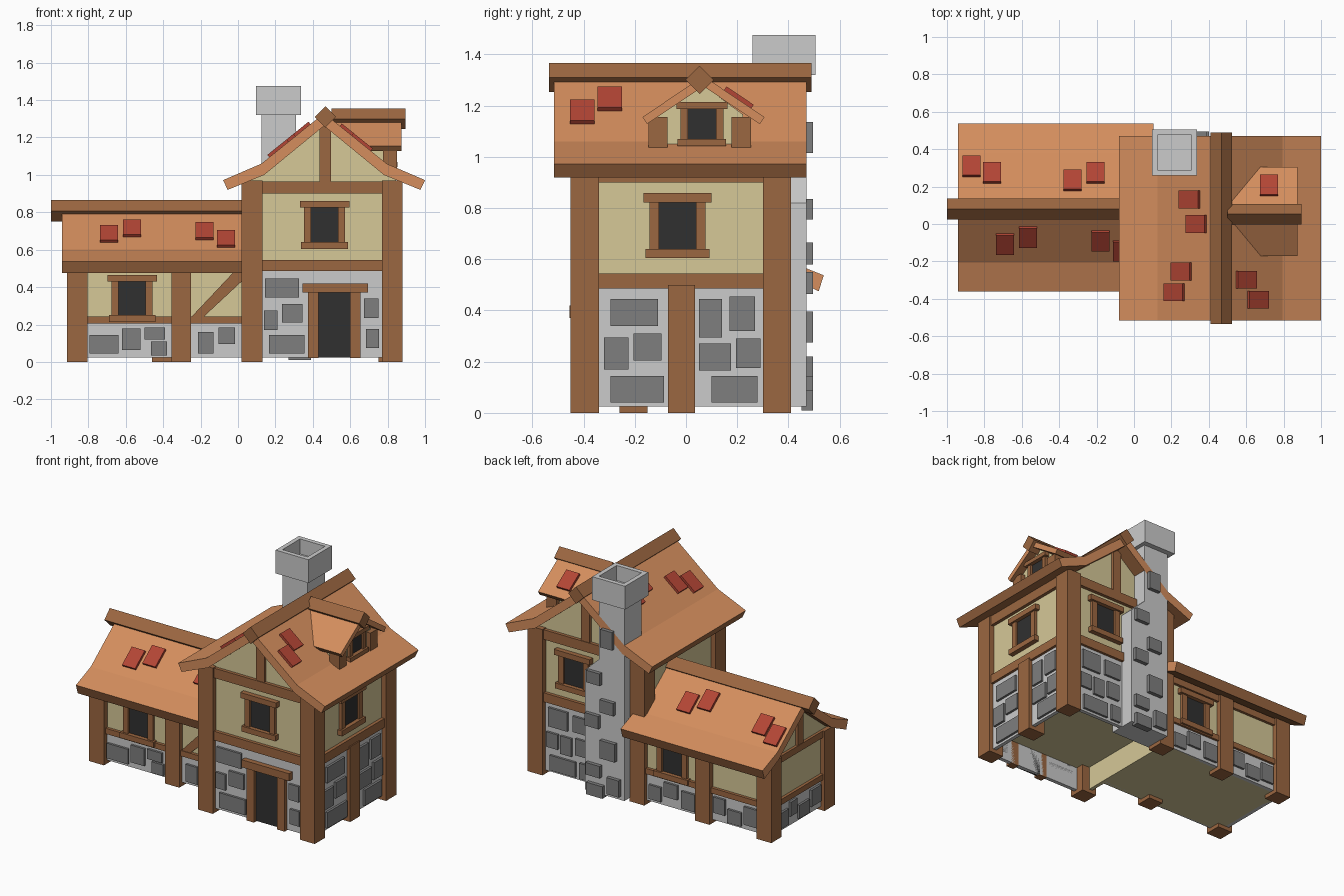
import bpy, bmesh, math
from mathutils import Matrix, Vector

if "Cube" in bpy.data.objects:
    bpy.data.objects.remove(bpy.data.objects["Cube"])


def material(name, r, g, b):
    m = bpy.data.materials.new(name)
    m.diffuse_color = (r, g, b, 1)
    m.use_nodes = True
    m.node_tree.nodes["Principled BSDF"].inputs["Base Color"].default_value = m.diffuse_color
    return m


WOOD = material("wood", .33, .135, .052)
PLASTER = material("plaster", .67, .58, .31)
STONE = material("light_stone", .57, .57, .57)
ROCK = material("dark_stone", .21, .21, .21)
DARK = material("opening", .03, .03, .03)
ROOF = material("roof", .66, .27, .11)
RED = material("red_tile", .45, .06, .035)


def finish(name, bm, mat):
    bmesh.ops.recalc_face_normals(bm, faces=bm.faces)
    me = bpy.data.meshes.new(name)
    bm.to_mesh(me)
    bm.free()
    me.materials.append(mat)
    ob = bpy.data.objects.new(name, me)
    bpy.context.collection.objects.link(ob)
    return ob


def box(name, x0, x1, y0, y1, z0, z1, mat, rot=None):
    bm = bmesh.new()
    bmesh.ops.create_cube(bm, size=1)
    m = Matrix.Translation(((x0 + x1) / 2, (y0 + y1) / 2, (z0 + z1) / 2))
    if rot:
        m = m @ Matrix.Rotation(rot[0], 4, rot[1])
    m = m @ Matrix.Diagonal((x1 - x0, y1 - y0, z1 - z0, 1))
    bmesh.ops.transform(bm, matrix=m, verts=bm.verts)
    return finish(name, bm, mat)


def prism(name, pts, axis, a, b, mat):
    """Extrude a (u, z) profile along x or y from a to b."""
    bm = bmesh.new()
    vs = [bm.verts.new((a, u, z) if axis == 'X' else (u, a, z)) for u, z in pts]
    f = bm.faces.new(vs)
    ext = bmesh.ops.extrude_face_region(bm, geom=[f])
    d = Vector((b - a, 0, 0)) if axis == 'X' else Vector((0, b - a, 0))
    bmesh.ops.translate(bm, vec=d, verts=[v for v in ext['geom'] if isinstance(v, bmesh.types.BMVert)])
    if not f.is_valid or len([g for g in bm.faces if len(g.verts) == len(pts)]) < 2:
        bm.faces.new(vs)
    return finish(name, bm, mat)


def panel(name, face, plane, u0, u1, z0, z1, out, mat):
    """Box lying on a wall; face is one of F, B, L, R."""
    s = -1 if face in 'FL' else 1
    lo, hi = sorted((plane - s * .02, plane + s * out))
    if face in 'FB':
        return box(name, u0, u1, lo, hi, z0, z1, mat)
    return box(name, lo, hi, u0, u1, z0, z1, mat)


def window(name, face, plane, c, z0, z1, w=.072, s=1):
    panel(name + "_glass", face, plane, c - w, c + w, z0, z1, .006, DARK)
    for k in (-1, 1):
        a, b = sorted((c + k * w, c + k * (w + .038 * s)))
        panel(name + "_jamb", face, plane, a, b, z0, z1, .02, WOOD)
    panel(name + "_lintel", face, plane, c - w - .06 * s, c + w + .06 * s, z1, z1 + .036 * s, .033, WOOD)
    panel(name + "_sill", face, plane, c - w - .053 * s, c + w + .053 * s, z0 - .036 * s, z0, .033, WOOD)


def stones(name, face, plane, rects, out=.02):
    for r in rects:
        panel(name, face, plane, *r, out, ROCK)


def roof(name, axis, c, half, a, b):
    """half: right-hand profile running apex, down the top, back along the underside."""
    left = [(-u, z) for u, z in half[-2:0:-1]]
    ob = prism(name, [(c + u, z) for u, z in half + left], axis, a, b, ROOF)
    ob.data.materials.append(WOOD)
    for p in ob.data.polygons:      # wooden eaves and underside
        if p.normal.z < -.1:
            p.material_index = 1
    return ob


def ridge(name, axis, c, z, a, b, r=.057):
    prism(name, [(c, z - r), (c + r, z), (c, z + r), (c - r, z)], axis, a, b, WOOD)


def tiles(axis, c, apex, slope, spots, length=.132):
    """spots: (position along ridge, signed distance from ridge)."""
    for p, d in spots:
        ang = math.atan(slope) * (1 if d > 0 else -1)
        z = apex - slope * abs(d) + .002
        w, l, t = .048, length / 2, .015
        if axis == 'Y':
            box("roof_tile", c + d - l, c + d + l, p - w, p + w, z - t, z + t, RED, (ang, 'Y'))
        else:
            box("roof_tile", p - w, p + w, c + d - l, c + d + l, z - t, z + t, RED, (-ang, 'X'))


# ---- tall house: body (floor set above the footing), posts, beams ----
X0, X1, Y0, Y1 = .055, .845, -.415, .375
prism("house_body", [(X0, .18), (X1, .18), (X1, .99), (.79, 1.02), (.465, 1.28), (.14, 1.02), (X0, .99)],
      'Y', Y0, Y1, PLASTER)
for x in (.02, .77):
    for y in (-.45, .30):
        box("house_post", x, x + .11, y, y + .11, 0, .97, WOOD)
box("side_post", .75, .875, -.07, .035, 0, .50, WOOD)
for face, plane, a, b in (('F', Y0, .1, .8), ('B', Y1, .1, .8), ('R', X1, -.38, .34), ('L', X0, -.38, .34)):
    panel("stone_wall", face, plane, a, b, .025, .49, .005, PLASTER if face == 'L' else STONE)
    panel("floor_beam", face, plane, a, b, .485, .545, .022, WOOD)
    panel("top_beam", face, plane, a, b, .90, .965, .022, WOOD)
for face, plane in (('F', Y0), ('B', Y1)):
    panel("king_post", face, plane, .435, .497, .96, 1.275, .018, WOOD)

window("front_window", 'F', Y0, .463, .64, .825)
window("side_window", 'R', X1, -.033, .64, .822)
window("rear_window", 'B', Y1, .555, .64, .825)

# ---- door ----
panel("door", 'F', Y0, .425, .605, .025, .375, .01, DARK)
for a, b in ((.375, .43), (.60, .655)):
    panel("door_jamb", 'F', Y0, a, b, .02, .375, .03, WOOD)
panel("door_lintel", 'F', Y0, .345, .695, .37, .42, .04, WOOD)

# ---- dark stones on the house ----
stones("front_stone", 'F', Y0, [(.145, .325, .345, .445), (.235, .345, .21, .31), (.14, .21, .17, .275),
                                (.165, .355, .045, .145), (.675, .75, .235, .34), (.685, .755, .075, .175)])
stones("side_stone", 'R', X1, [(-.295, -.11, .34, .445), (-.205, -.095, .205, .31), (-.32, -.225, .17, .295),
                               (-.295, -.085, .04, .145), (.05, .14, .295, .445), (.17, .27, .32, .455),
                               (.05, .175, .165, .27), (.195, .29, .175, .29), (.10, .28, .04, .145)])
stones("rear_stone", 'B', Y1, [(.44, .56, .34, .445), (.60, .74, .33, .455), (.45, .54, .19, .30),
                               (.57, .65, .17, .29), (.67, .755, .19, .29), (.44, .51, .04, .145), (.54, .73, .04, .14)])

# ---- main roof ----
roof("main_roof", 'Y', .46, [(0, 1.33), (.335, 1.06), (.54, .972), (.515, .92), (.32, 1.0), (0, 1.262)], -.515, .47)
ridge("main_ridge", 'Y', .467, 1.31, -.535, .49)
tiles('Y', .46, 1.33, .806, [(.13, -.16), (.0, -.125), (-.253, -.205), (-.365, -.242), (-.298, .137), (-.405, .20)])

# ---- dormer ----
D = .053
prism("dormer_body", [(D - .17, 1.04), (D + .17, 1.04), (D + .17, 1.165), (D, 1.29), (D - .17, 1.165)],
      'X', .6, .82, PLASTER)
for y in (D - .2, D + .125):
    box("dormer_post", .775, .85, y, y + .075, 1.035, 1.155, WOOD)
window("dormer_window", 'R', .82, .062, 1.07, 1.187, .055, .75)
roof("dormer_roof", 'X', D + .015, [(0, 1.315), (.238, 1.155), (.22, 1.128), (0, 1.275)], .51, .875)
ridge("dormer_ridge", 'X', D, 1.3, .50, .895, .055)
tiles('X', D + .015, 1.315, .672, [(.722, .135)], .128)

# ---- wing: body, posts, beams ----
WX, WY0, WY1, WC = -.885, -.225, .375, .08
prism("wing_body", [(WY0, .025), (WY1, .025), (WY1, .53), (WC, .785), (WY0, .53)], 'X', WX, .05, PLASTER)
for y in (-.26, .30):
    box("wing_corner_post", -.915, -.805, y, y + .11, 0, .53, WOOD)
box("wing_front_post", -.355, -.25, -.26, -.15, 0, .53, WOOD)
box("wing_rear_post", -.46, -.355, .30, .41, 0, .53, WOOD)
for face, plane, a, b in (('F', WY0, -.85, .05), ('B', WY1, -.85, .05), ('L', WX, -.2, .34)):
    panel("wing_stone_wall", face, plane, a, b, .025, .21, .005, STONE)
    panel("wing_sill_beam", face, plane, a, b, .205, .242, .02, WOOD)
    panel("wing_top_beam", face, plane, a, b, .485, .53, .018, WOOD)
panel("wing_king_post", 'L', WX, WC - .03, WC + .03, .52, .775, .015, WOOD)
prism("wing_brace", [(-.25, .24), (-.185, .24), (.03, .44), (.03, .505), (.0, .505)], 'Y', WY0 - .016, WY0 + .02, WOOD)
window("wing_front_window", 'F', WY0, -.566, .25, .43)
window("wing_rear_window", 'B', WY1, -.17, .25, .43)

stones("wing_front_stone", 'F', WY0, [(-.795, -.64, .045, .145), (-.62, -.52, .065, .18), (-.50, -.39, .12, .185),
                                      (-.465, -.38, .035, .11), (-.215, -.13, .045, .16), (-.105, -.015, .095, .185)])
stones("wing_rear_stone", 'B', WY1, [(-.795, -.70, .06, .18), (-.68, -.58, .04, .13), (-.56, -.475, .08, .185),
                                     (-.34, -.24, .045, .16), (-.21, -.11, .09, .185), (-.09, .0, .045, .14)])
stones("wing_end_stone", 'L', WX, [(-.13, -.03, .07, .18), (-.01, .10, .04, .13), (.12, .19, .09, .185),
                                   (.21, .29, .045, .15)])

# ---- wing roof ----
roof("wing_roof", 'X', .088, [(0, .83), (.293, .60), (.45, .537), (.43, .475), (.28, .545), (0, .765)], -.94, .105)
ridge("wing_ridge", 'X', WC, .808, -1.0, .10)
tiles('X', .088, .83, .785, [(-.87, .217), (-.76, .182), (-.33, .142), (-.207, .182),
                             (-.69, -.193), (-.567, -.155), (-.178, -.175), (-.065, -.228)])

# ---- chimney with one sloped shoulder and hollow cap ----
prism("chimney", [(.125, .025), (.415, .025), (.415, .82), (.31, .92), (.31, 1.35), (.125, 1.35)], 'Y', .29, .47, STONE)
cap = box("chimney_cap", .095, .337, .26, .505, 1.32, 1.475, STONE)
bm = bmesh.new()
bm.from_mesh(cap.data)
top = max(bm.faces, key=lambda f: f.calc_center_median().z)
bmesh.ops.inset_region(bm, faces=[top], thickness=.042)
bmesh.ops.translate(bm, vec=(0, 0, -.1), verts=[
    v for v in bmesh.ops.extrude_discrete_faces(bm, faces=[top])['faces'][0].verts])
bm.to_mesh(cap.data)
bm.free()
stones("chimney_stone", 'B', .47, [(.20, .285, 1.015, 1.135), (.29, .39, .755, .835), (.19, .29, .58, .665),
                                   (.30, .40, .465, .55), (.18, .29, .275, .395), (.29, .395, .14, .22),
                                   (.27, .39, .01, .09), (.15, .24, .05, .16)], .025)
